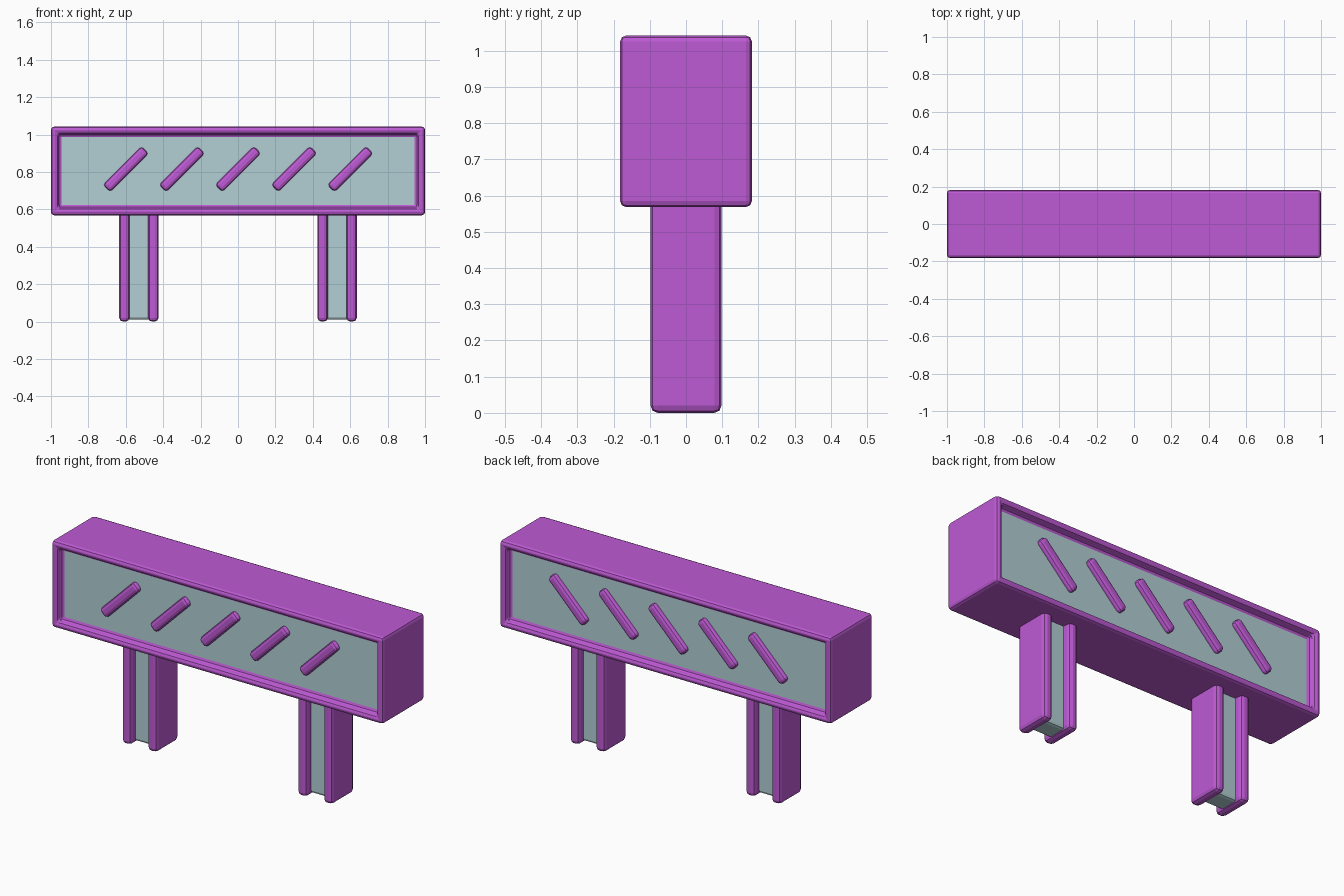
import bpy, bmesh, math
from mathutils import Matrix, Vector

if "Cube" in bpy.data.objects:
    bpy.data.objects.remove(bpy.data.objects["Cube"])


def material(name, rgb):
    m = bpy.data.materials.new(name)
    m.diffuse_color = (*rgb, 1)
    m.use_nodes = True
    m.node_tree.nodes["Principled BSDF"].inputs["Base Color"].default_value = m.diffuse_color
    return m


PURPLE = material("purple", (0.515, 0.102, 0.658))
TEAL = material("pale teal", (0.445, 0.631, 0.665))


def bevel_sharp(bm, width):
    edges = [e for e in bm.edges if e.is_manifold and abs(e.calc_face_angle()) > 0.1]
    bmesh.ops.bevel(bm, geom=edges, offset=width, segments=2, profile=0.5,
                    affect='EDGES', clamp_overlap=True)


def box_mesh(lo, hi):
    lo, hi = Vector(lo), Vector(hi)
    bm = bmesh.new()
    bmesh.ops.create_cube(bm, size=1, matrix=Matrix.Translation((lo + hi) / 2)
                          @ Matrix.Diagonal((*(hi - lo), 1)))
    bm.normal_update()
    return bm


def finish(bm, name, mats, matrix=Matrix()):
    me = bpy.data.meshes.new(name)
    bm.to_mesh(me)
    bm.free()
    for m in mats:
        me.materials.append(m)
    ob = bpy.data.objects.new(name, me)
    ob.matrix_world = matrix
    bpy.context.collection.objects.link(ob)
    return ob


def bevelled_box(name, lo, hi, width, mat, matrix=Matrix()):
    bm = box_mesh(lo, hi)
    bevel_sharp(bm, width)
    return finish(bm, name, [mat], matrix)


# Barrier board: solid box with a recessed teal panel on front and back
RIM, DEPTH, HZ, CZ = 0.055, 0.037, 0.237, 0.805
bm = box_mesh((-1, -0.182, -HZ), (1, 0.182, HZ))
sides = [f for f in bm.faces if abs(f.normal.y) > 0.9]
bmesh.ops.inset_individual(bm, faces=sides, thickness=RIM, depth=0)
for f in bmesh.ops.extrude_discrete_faces(bm, faces=sides)["faces"]:
    shift = math.copysign(DEPTH, f.calc_center_median().y)
    bmesh.ops.translate(bm, verts=f.verts, vec=(0, -shift, 0))
bm.normal_update()
bevel_sharp(bm, 0.017)
for f in bm.faces:
    c = f.calc_center_median()
    f.material_index = int(abs(c.x) < 1 - RIM - 0.001 and abs(c.z) < HZ - RIM - 0.001)
finish(bm, "board", [PURPLE, TEAL], Matrix.Translation((0, 0, CZ)))

# Slanted bars running through the board
for i in range(5):
    place = Matrix.Translation((-0.6 + 0.3 * i, 0, 0.815)) @ Matrix.Rotation(-math.pi / 4, 4, 'Y')
    bevelled_box(f"slanted_bar_{i + 1}", (-0.146, -0.17, -0.0275), (0.146, 0.17, 0.0275),
                 0.017, PURPLE, place)

# Legs: two flanges joined by a teal web
for side, x in (("left", -0.53), ("right", 0.53)):
    place = Matrix.Translation((x, 0, 0))
    bevelled_box(f"{side}_leg_web", (-0.07, -0.055, 0.01), (0.07, 0.055, 0.62), 0.015, TEAL, place)
    for n, s in (("outer", math.copysign(1, x)), ("inner", -math.copysign(1, x))):
        a, b = sorted((s * 0.05, s * 0.105))
        bevelled_box(f"{side}_leg_{n}_flange", (a, -0.098, 0), (b, 0.098, 0.62),
                     0.02, PURPLE, place)
